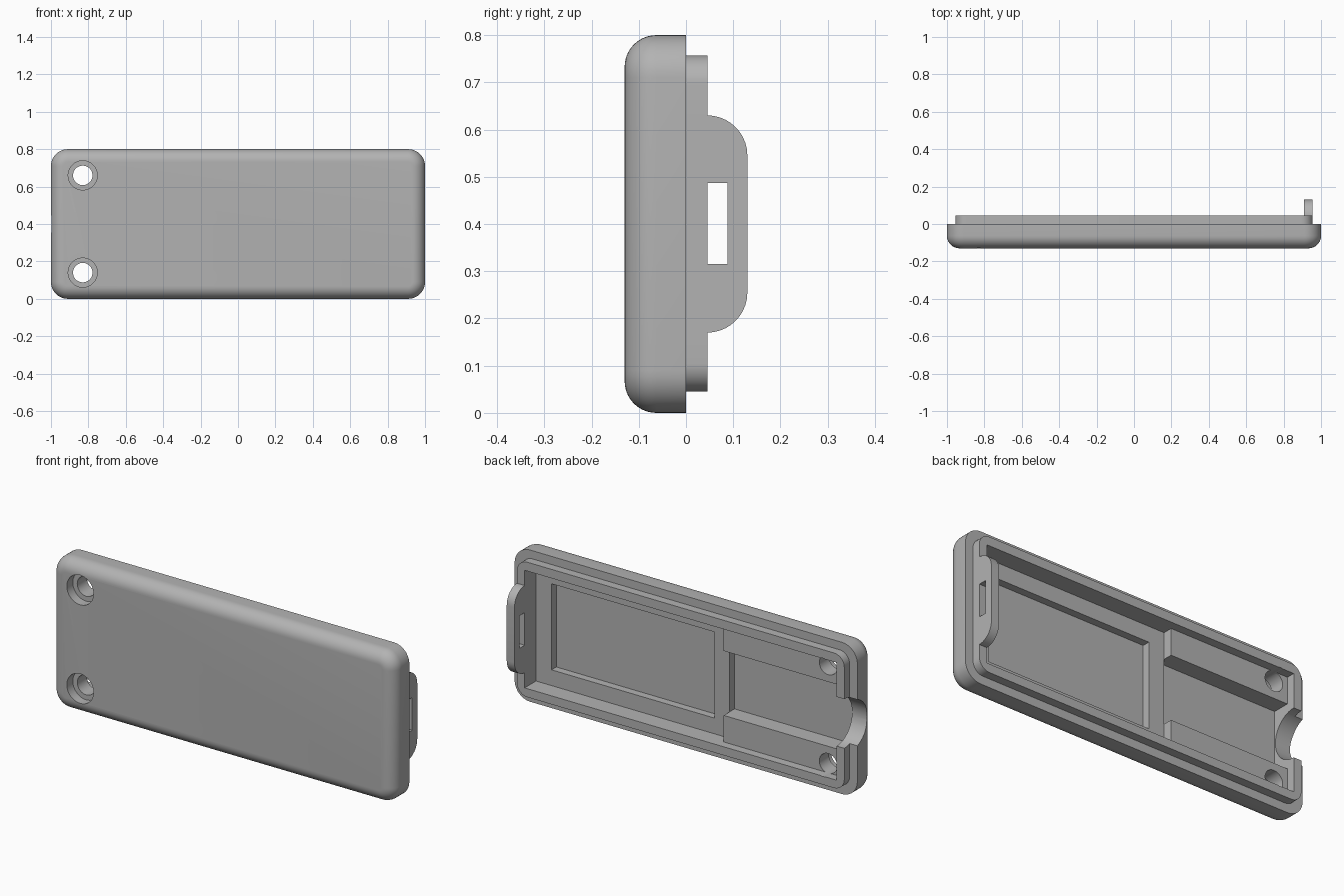
import bpy, bmesh, math
from mathutils import Matrix, Vector

if "Cube" in bpy.data.objects:
    bpy.data.objects.remove(bpy.data.objects["Cube"], do_unlink=True)

grey = bpy.data.materials.new("grey plastic")
grey.use_nodes = True
grey.diffuse_color = (0.45, 0.45, 0.45, 1)
grey.node_tree.nodes["Principled BSDF"].inputs["Base Color"].default_value = grey.diffuse_color


def finish(name, bm):
    bmesh.ops.recalc_face_normals(bm, faces=bm.faces)
    mesh = bpy.data.meshes.new(name)
    bm.to_mesh(mesh)
    bm.free()
    mesh.materials.append(grey)
    ob = bpy.data.objects.new(name, mesh)
    bpy.context.collection.objects.link(ob)
    return ob


def box(name, x, y, z, radius=0, axis=1, rounded=lambda mid: True, front=0):
    """Box from ranges; rounds the edges along one axis, then the front rim."""
    bm = bmesh.new()
    bmesh.ops.create_cube(bm, size=1)
    for v in bm.verts:
        for i, (lo, hi) in enumerate((x, y, z)):
            v.co[i] = hi if v.co[i] > 0 else lo
    if radius:
        edges = []
        for e in bm.edges:
            a, b = (v.co for v in e.verts)
            if abs((a - b)[axis]) > 1e-4 and rounded((a + b) / 2):
                edges.append(e)
        bmesh.ops.bevel(bm, geom=edges, offset=radius, segments=10,
                        profile=0.5, affect='EDGES')
    if front:
        rim = [e for e in bm.edges if all(abs(v.co.y - y[0]) < 1e-5 for v in e.verts)]
        bmesh.ops.bevel(bm, geom=rim, offset=front, segments=10,
                        profile=0.5, affect='EDGES')
    return finish(name, bm)


def cylinder(name, centre, radius, length, axis):
    bm = bmesh.new()
    bmesh.ops.create_cone(bm, cap_ends=True, segments=48, radius1=radius,
                          radius2=radius, depth=length)
    turn = Vector((0, 0, 1)).rotation_difference(Vector(axis)).to_matrix().to_4x4()
    bmesh.ops.transform(bm, matrix=Matrix.Translation(centre) @ turn, verts=bm.verts)
    return finish(name, bm)


def combine(target, other, operation):
    mod = target.modifiers.new(other.name, 'BOOLEAN')
    mod.operation = operation
    mod.solver = 'EXACT'
    mod.object = other
    bpy.context.view_layer.objects.active = target
    bpy.ops.object.modifier_apply(modifier=mod.name)
    bpy.data.objects.remove(other, do_unlink=True)


TOP = 0.2          # how far the cutters reach past the back
LEDGE, FLOOR = -0.05, -0.09
WALL = 0.91        # inner half length
INNER = (0.09, 0.71)

# Shell with rounded front, and the raised rim behind it
lid = box("case_lid", (-1, 1), (-0.13, 0), (0, 0.8), radius=0.09, front=0.067)
rim = box("rim", (-0.955, 0.955), (-0.03, 0.045), (0.045, 0.757), radius=0.06)
combine(lid, rim, 'UNION')

# Inside: rim opening, ledge, rectangular pocket, channel between the screw blocks
cutters = [
    box("opening", (-WALL, WALL), (0, TOP), INNER),
    box("ledge", (-0.22, WALL), (LEDGE, TOP), INNER),
    box("pocket", (-0.13, 0.82), (FLOOR, TOP), (0.173, 0.627)),
    box("channel", (-WALL, -0.22), (FLOOR, TOP), (0.23, 0.57)),
    # Round cable notch through the end wall
    cylinder("cable_notch", (-1, 0.045, 0.4), 0.13, 0.24, (1, 0, 0)),
]
# Countersunk screw holes
for z in (0.14, 0.66):
    cutters.append(cylinder("screw_hole", (-0.83, 0, z), 0.052, 0.5, (0, 1, 0)))
    cutters.append(cylinder("screw_head", (-0.83, -0.18, z), 0.078, 0.2, (0, 1, 0)))
for c in cutters:
    combine(lid, c, 'DIFFERENCE')

# Latch tab with slot
tab = box("latch_tab", (WALL, 0.955), (-0.02, 0.13), (0.17, 0.63), radius=0.085,
          axis=0, rounded=lambda mid: mid.y > 0.1)
combine(tab, box("slot", (0.8, 1.1), (0.045, 0.088), (0.315, 0.487)), 'DIFFERENCE')
combine(lid, tab, 'UNION')

bpy.ops.object.select_all(action='DESELECT')
lid.select_set(True)
bpy.context.view_layer.objects.active = lid
bpy.ops.object.shade_smooth_by_angle(angle=math.radians(30))
